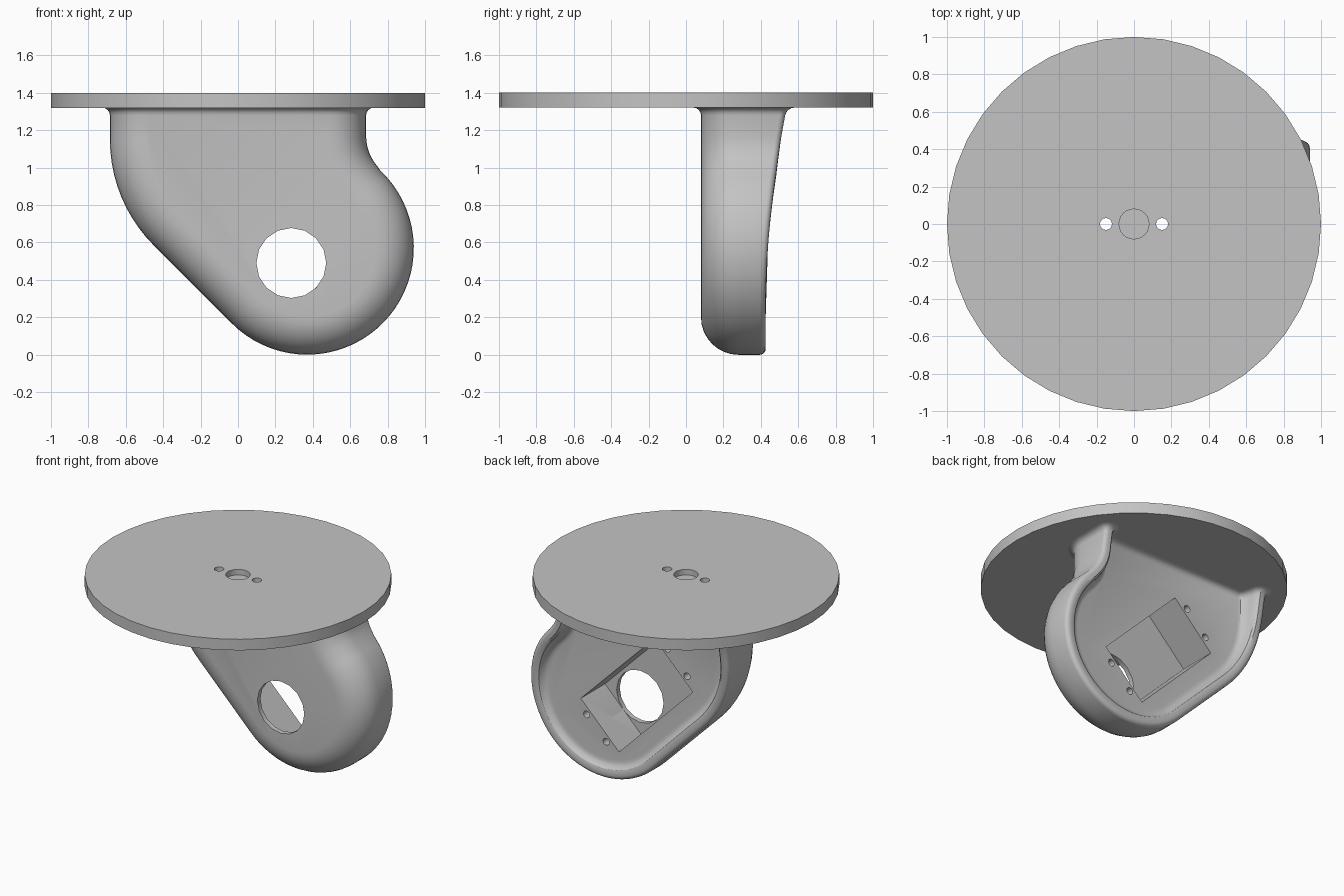
import bpy, bmesh
from math import sin, cos, pi, radians, sqrt
from mathutils import Vector

if "Cube" in bpy.data.objects:
    bpy.data.objects.remove(bpy.data.objects["Cube"])

PLATE_Z, FILLET, SIDE = 1.32, 0.04, 0.685
FRONT, FLOOR, ROUND = 0.08, 0.39, 0.2

grey = bpy.data.materials.new("plain grey")
grey.use_nodes = True
grey.diffuse_color = (0.55, 0.55, 0.55, 1)
grey.node_tree.nodes["Principled BSDF"].inputs["Base Color"].default_value = grey.diffuse_color


def finish(bm, name):
    bmesh.ops.recalc_face_normals(bm, faces=bm.faces[:])
    mesh = bpy.data.meshes.new(name)
    bm.to_mesh(mesh)
    bm.free()
    obj = bpy.data.objects.new(name, mesh)
    bpy.context.collection.objects.link(obj)
    mesh.materials.append(grey)
    return obj


def cylinder(name, loc, radius, depth, sides, along_y=False):
    bm = bmesh.new()
    bmesh.ops.create_cone(bm, cap_ends=True, segments=sides,
                          radius1=radius, radius2=radius, depth=depth)
    obj = finish(bm, name)
    obj.location = loc
    if along_y:
        obj.rotation_euler.x = pi / 2
    return obj


def cut(target, cutters):
    for c in cutters:
        c.hide_render = True
        mod = target.modifiers.new("cut", "BOOLEAN")
        mod.object, mod.operation, mod.solver = c, "DIFFERENCE", "EXACT"
    bpy.context.view_layer.update()
    bpy.context.view_layer.objects.active = target
    for mod in list(target.modifiers):
        bpy.ops.object.modifier_apply(modifier=mod.name)
    for c in cutters:
        bpy.data.objects.remove(c)


def smooth(obj):
    bpy.ops.object.select_all(action="DESELECT")
    obj.select_set(True)
    bpy.context.view_layer.objects.active = obj
    bpy.ops.object.shade_smooth_by_angle(angle=radians(32))


# Round top plate with a blind centre recess and two through holes
plate = cylinder("top_plate", (0, 0, PLATE_Z + 0.04), 1, 0.08, 40)
cut(plate, [cylinder("recess_cutter", (0, 0, 1.41), 0.08, 0.1, 24)] +
    [cylinder("hole_cutter", (s * 0.15, 0, 1.36), 0.032, 0.3, 16) for s in (-1, 1)])
smooth(plate)

# Housing outline: (x, z, outward x, outward z, flare), left top round to right top
flare = [(PLATE_Z + 0.02, FILLET)]
for k in range(4, -1, -1):
    t = k * pi / 8
    flare.append((PLATE_Z - FILLET + FILLET * sin(t), FILLET * (1 - cos(t))))


def arc(cx, cz, r, a0, a1, steps, side=1):
    pts = []
    for k in range(steps + 1):
        a = radians(a0 + (a1 - a0) * k / steps)
        pts.append((cx + r * cos(a), cz + r * sin(a), side * cos(a), side * sin(a), 0))
    return pts


outline = [(-SIDE, z, -1, 0, f) for z, f in flare]
outline += arc(0.115, 1.15, 0.8, 180, 225, 10)
outline += arc(0.37, 0.57, 0.57, 225, 406.7, 36)
outline += arc(0.935, 1.17, 0.25, 226.7, 180, 8, -1)[1:]
outline += [(SIDE, z, 1, 0, f) for z, f in reversed(flare)]


# Wall section: (inset, y) from the rounded front, over the rim, to the inner floor
def section(z):
    back = 0.425 + 0.09 * max(0, z - 0.2) ** 2
    h = back - FLOOR
    pts = [(ROUND * (1 - sin(k * pi / 16)), FRONT + ROUND * (1 - cos(k * pi / 16)))
           for k in range(9)]
    pts += [(0.03 * (1 - cos(k * pi / 8)), back - 0.03 * (1 - sin(k * pi / 8)))
            for k in range(5)]
    pts += [(0.055, back), (0.07, back - 0.12 * h), (0.08, back - 0.45 * h),
            (0.095, back - 0.8 * h), (0.11, FLOOR + 0.05 * h), (0.13, FLOOR)]
    return pts


bm = bmesh.new()
grid = []
for x, z, nx, nz, f in outline:
    pts = section(z)
    last = len(pts) - 1
    row = []
    for j, (d, y) in enumerate(pts):
        if j == 0:
            nd, ny = 0, -1
        elif j == last:
            nd, ny = 0, 1
        else:
            td, ty = pts[j + 1][0] - pts[j - 1][0], pts[j + 1][1] - pts[j - 1][1]
            length = sqrt(td * td + ty * ty)
            nd, ny = -ty / length, td / length
        d, y = d + f * nd, y + f * ny
        row.append(bm.verts.new((x - d * nx, y, z - d * nz)))
    grid.append(row)

n, m, k = len(grid), len(grid[0]), len(flare) - 1
for i in range(n - 1):
    for j in range(m - 1):
        bm.faces.new((grid[i][j], grid[i + 1][j], grid[i + 1][j + 1], grid[i][j + 1]))
for j in (0, m - 1):
    for i in range(k):
        bm.faces.new((grid[i][j], grid[i + 1][j], grid[n - 2 - i][j], grid[n - 1 - i][j]))
    bm.faces.new([grid[i][j] for i in range(k, n - k)])
bm.faces.new(grid[0] + grid[-1][::-1])
housing = finish(bm, "motor_housing")

# Slanted rectangular pocket, shaft hole and four screw holes
centre = Vector((0.119, 0, 0.648))
along = Vector((1, 0, -1)).normalized()
across = Vector((1, 0, 1)).normalized()
bm = bmesh.new()
bmesh.ops.create_cube(bm, size=1)
pocket = finish(bm, "pocket_cutter")
pocket.scale = (0.83, 0.8, 0.43)
pocket.rotation_euler.y = pi / 4
pocket.location = centre + Vector((0, 0.115 + 0.4, 0))
cutters = [pocket, cylinder("shaft_cutter", (0.285, 0.1, 0.49), 0.187, 0.3, 16, True)]
for a in (-0.455, 0.455):
    for b in (-0.11, 0.11):
        spot = centre + along * a + across * b + Vector((0, FLOOR, 0))
        cutters.append(cylinder("screw_cutter", spot, 0.025, 0.24, 12, True))
cut(housing, cutters)
smooth(housing)
